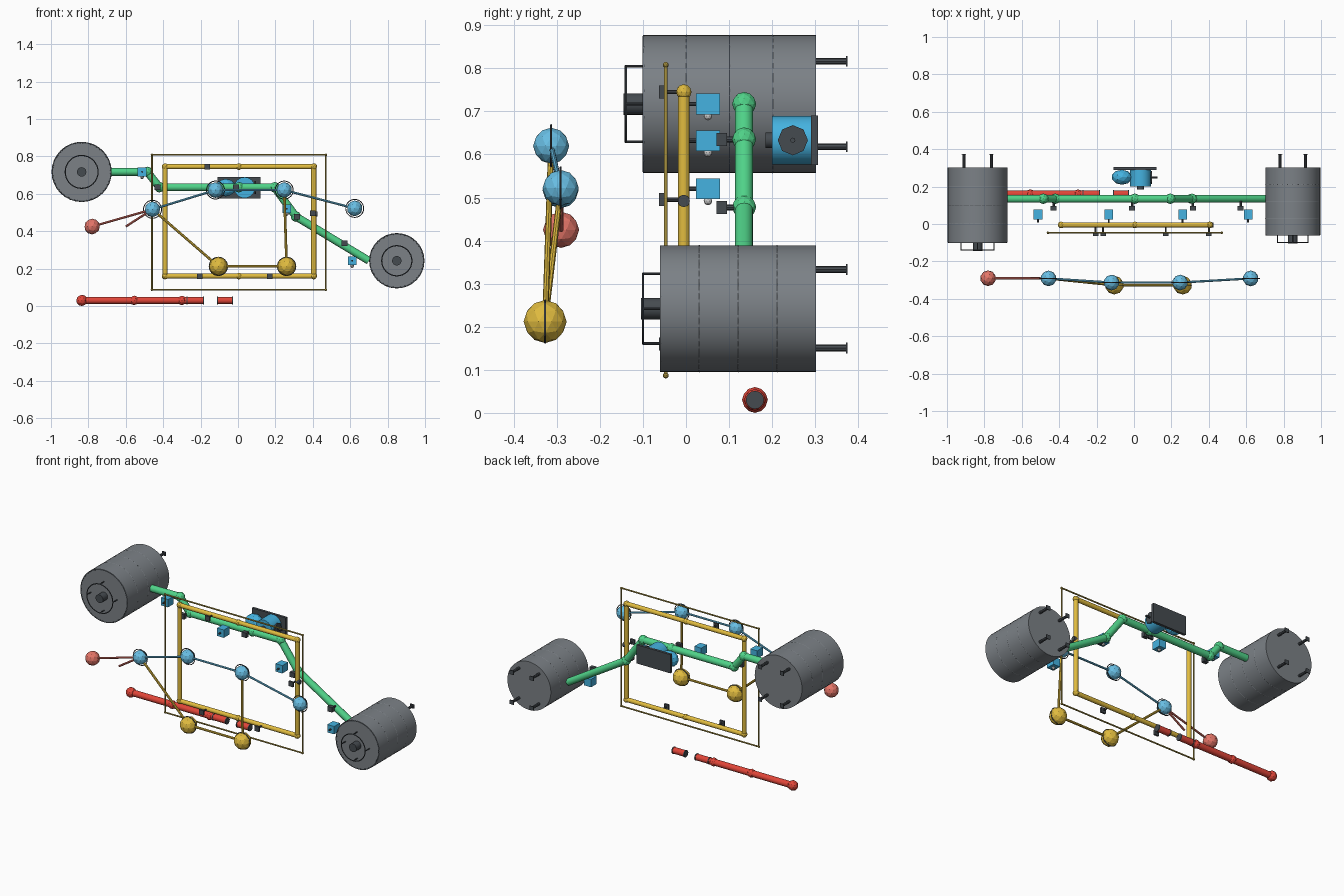
import bpy
from math import pi, sin, cos
from mathutils import Vector

if "Cube" in bpy.data.objects:
    bpy.data.objects.remove(bpy.data.objects["Cube"])

COL = dict(grey=(.20, .22, .24), dark=(.06, .07, .08), green=(.08, .65, .25), yellow=(.75, .50, .05),
           thin=(.38, .28, .05), red=(.75, .06, .04), blue=(.06, .45, .75), sky=(.14, .52, .78),
           coral=(.78, .18, .14), white=(.8, .8, .8))
MATS = {}
for key, c in COL.items():
    MATS[key] = bpy.data.materials.new(key)
    MATS[key].diffuse_color = (*c, 1)


def finish(name, col, smooth=True):
    ob = bpy.context.object
    ob.name = name
    ob.data.materials.append(MATS[col])
    if smooth:
        bpy.ops.object.shade_smooth_by_angle()
    return ob


def rod(name, a, b, r, col, sides=16):
    a, b = Vector(a), Vector(b)
    d = b - a
    bpy.ops.mesh.primitive_cylinder_add(vertices=sides, radius=r, depth=d.length, location=(a + b) / 2,
                                        rotation=d.to_track_quat('Z', 'Y').to_euler())
    return finish(name, col)


def ball(name, p, r, col, scale=(1, 1, 1)):
    bpy.ops.mesh.primitive_ico_sphere_add(subdivisions=2, radius=r, location=p)
    bpy.context.object.scale = scale
    return finish(name, col, False)


def box(name, p, size, col):
    bpy.ops.mesh.primitive_cube_add(size=1, location=p)
    bpy.context.object.scale = size
    return finish(name, col, False)


def ring(name, p, r, t, col):
    bpy.ops.mesh.primitive_torus_add(major_segments=32, minor_segments=6, major_radius=r, minor_radius=t,
                                     location=p, rotation=(pi / 2, 0, 0))
    return finish(name, col)


def pipe(name, pts, r, joint, col, closed=False):
    ends = pts[1:] + pts[:1] if closed else pts[1:]
    for a, b in zip(pts, ends):
        rod(name, a, b, r, col)
    for p in pts if closed else pts[1:-1]:
        ball(name + "_joint", p, joint, col)


def tank(x, z, r, y0, y1):
    rod("tank_body", (x, y0, z), (x, y1, z), r, "grey", 48)
    for i in range(4):
        y = y0 + (y1 - y0) * i / 4
        if i:
            ring("tank_seam", (x, y, z), r - .001, .002, "grey")
    ring("tank_front_rim", (x, y0 + .003, z), r - .004, .004, "dark")
    # handwheel with standoffs and central hub
    rod("tank_hub", (x, y0 - .045, z), (x, y0, z), .025, "dark", 24)
    w = r * .55
    ring("tank_wheel", (x, y0 - .04, z), w, .003, "dark")
    for i in range(4):
        dx, dz = w * cos(i * pi / 2), w * sin(i * pi / 2)
        rod("wheel_standoff", (x + dx, y0 - .04, z + dz), (x + dx, y0, z + dz), .003, "dark", 8)
    # mounting legs at the back
    for sx in (-1, 1):
        for sz in (-1, 1):
            px, pz = x + sx * r * .46, z + sz * r * .62
            rod("tank_leg", (px, y1, pz), (px, .373, pz), .008, "dark", 8)
            box("leg_foot", (px, .373, pz), (.025, .004, .025), "dark")


tank(-.836, .717, .160, -.10, .302)
tank(.849, .242, .147, -.06, .302)

# green main pipe and its clamps
GY = .135
path = [(-.68, .717), (-.485, .717), (-.42, .635), (.005, .635), (.195, .635), (.31, .478), (.70, .242)]
pipe("main_pipe", [(x, GY, z) for x, z in path], .021, .028, "green")
for x, z in ((-.43, .635), (-.01, .635), (.315, .477), (.57, .335)):
    box("main_clamp", (x, .083, z), (.032, .024, .03), "dark")
    rod("clamp_stem", (x, .09, z), (x, GY, z), .007, "dark", 8)

# yellow rectangular pipe loop
pts = [(-.39, .745), (.005, .745), (.405, .745), (.405, .16), (.005, .16), (-.39, .16)]
pipe("loop_pipe", [(x, -.005, z) for x, z in pts], .0135, .018, "yellow", True)
for x, z in ((-.165, .745), (-.205, .16), (.17, .16), (.40, .495)):
    box("loop_clamp", (x, -.057, z), (.03, .012, .03), "dark")
    rod("loop_clamp_stem", (x, -.055, z), (x, -.005, z), .005, "dark", 8)
rod("side_knob", (.405, -.005, .492), (.425, -.005, .492), .014, "dark")

# thin outer frame
pts = [(-.46, .808), (.47, .808), (.47, .087), (-.46, .087)]
pipe("outer_frame", [(x, -.047, z) for x, z in pts], .0045, .007, "thin", True)

# small blue sensor boxes
for x, z in ((-.513, .717), (-.135, .632), (.26, .52), (.61, .242)):
    box("sensor_box", (x, .051, z), (.046, .055, .048), "blue")
    rod("sensor_port", (x, .008, z), (x, .024, z), .005, "dark", 8)
    ball("sensor_lamp", (x, .051, z - .028), .010, "white")

# pump unit at the back
box("pump_plate", (.005, .298, .633), (.228, .016, .114), "dark")
rod("pump_casing", (.035, .20, .633), (.035, .29, .633), .056, "blue", 24)
ball("pump_motor", (-.065, .25, .633), .05, "blue", (1.1, .8, .95))
rod("pump_inlet", (.035, .185, .633), (.035, .202, .633), .018, "dark")
rod("pump_shaft", (.05, .248, .633), (.125, .248, .633), .006, "dark", 8)
rod("pump_coupling", (.088, .248, .633), (.096, .248, .633), .035, "dark", 8)

# red broken pipe on the ground
RY, RZ = .16, .03
for a, b in ((-.835, -.275), (-.272, -.185), (-.11, -.03)):
    rod("broken_pipe", (a, RY, RZ), (b, RY, RZ), .019, "red")
for x in (-.835, -.555, -.30):
    ball("broken_pipe_joint", (x, RY, RZ), .025 if x > -.8 else .03, "red")
for x in (-.273, -.185, -.11, -.03):
    rod("broken_end", (x - .003, RY, RZ), (x + .003, RY, RZ), .021, "dark")

# node diagram floating in front
blue = [(-.457, -.291, .517), (-.12, -.313, .62), (.247, -.313, .62), (.624, -.291, .522)]
gold = [(-.105, -.327, .212), (.26, -.327, .212)]
red = (-.78, -.29, .425)
for p in blue:
    ball("blue_node", p, .042, "sky")
    ring("node_ring", p, .048, .0025, "dark")
for p in gold:
    ball("yellow_node", p, .050, "yellow")
    ring("node_ring", p, .049, .0025, "dark")
ball("red_node", red, .042, "coral")
for a, b in zip(blue, blue[1:]):
    rod("blue_link", a, b, .006, "sky", 8)
for a, b in ((blue[0], gold[0]), (gold[0], gold[1]), (gold[1], blue[2])):
    rod("yellow_link", a, b, .007, "yellow", 8)
rod("red_link", red, blue[0], .006, "coral", 8)
rod("red_stub", (-.60, -.29, .425), blue[0], .006, "coral", 8)

for m in bpy.data.materials:
    if m.users and not m.is_grease_pencil:
        m.use_nodes = True
        m.node_tree.nodes["Principled BSDF"].inputs["Base Color"].default_value = m.diffuse_color
